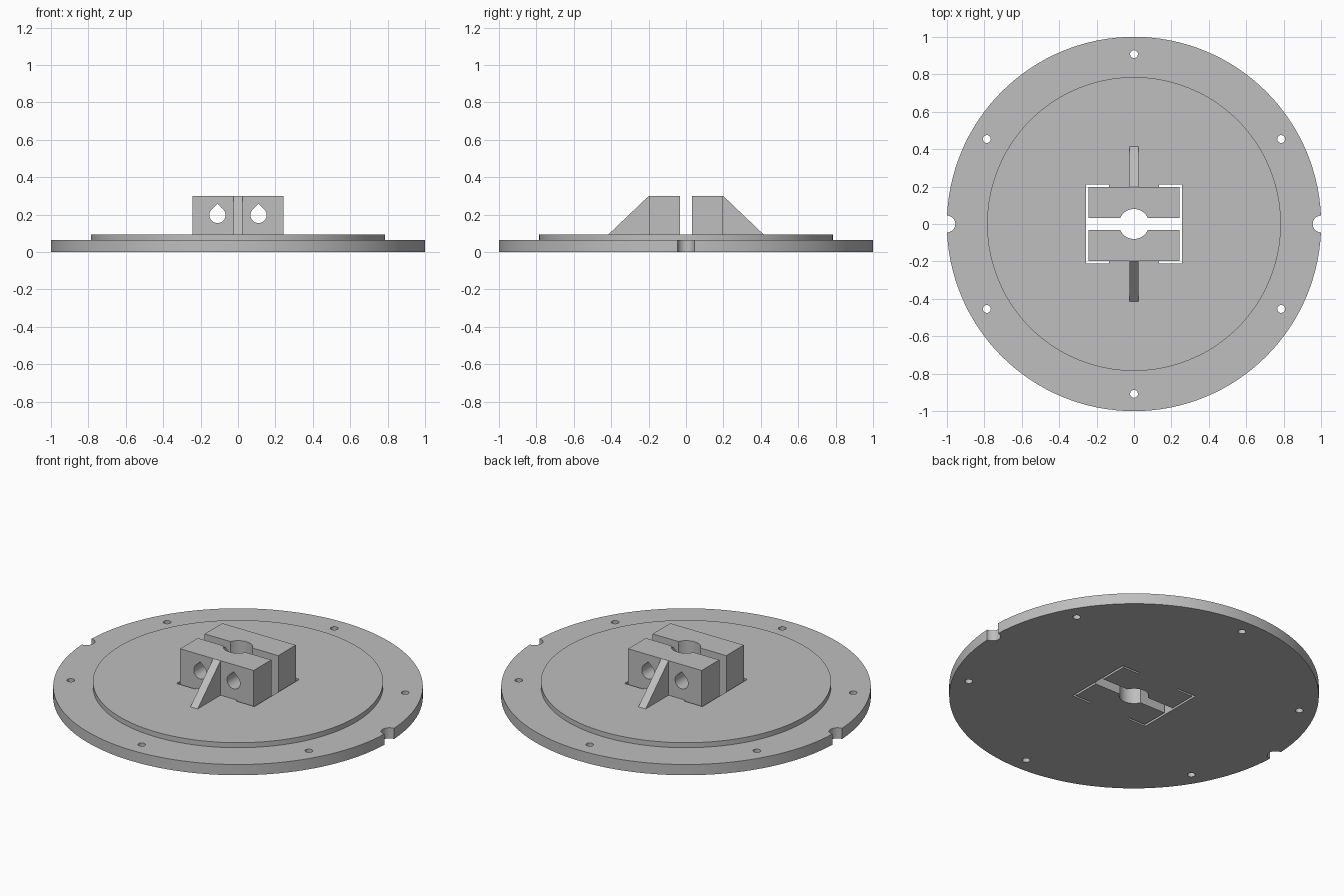
import bpy
import bmesh
from math import cos, sin, pi, radians

cube = bpy.data.objects.get("Cube")
if cube:
    bpy.data.objects.remove(cube, do_unlink=True)

grey = bpy.data.materials.new("plain grey")
grey.use_nodes = True
grey.diffuse_color = (0.52, 0.52, 0.52, 1)
grey.node_tree.nodes["Principled BSDF"].inputs["Base Color"].default_value = grey.diffuse_color

PLATE, STEP, TOP = 0.064, 0.094, 0.30
GAP, JAW_X, JAW_Y = 0.033, 0.243, 0.199
AXES = {"x": lambda a, b, h: (h, a, b),
        "y": lambda a, b, h: (a, h, b),
        "z": lambda a, b, h: (a, b, h)}


def circle(r, n=32, cx=0, cy=0):
    return [(cx + r * cos(2 * pi * i / n), cy + r * sin(2 * pi * i / n)) for i in range(n)]


def prism(name, outline, lo, hi, axis="z", raised=None):
    """Extrude a flat outline along an axis; raised = (inset, height) adds a step on top."""
    bm = bmesh.new()
    place = AXES[axis]
    low = [bm.verts.new(place(a, b, lo)) for a, b in outline]
    high = [bm.verts.new(place(a, b, hi)) for a, b in outline]
    bm.faces.new(low)
    top = bm.faces.new(high)
    n = len(outline)
    for i in range(n):
        j = (i + 1) % n
        bm.faces.new((low[i], low[j], high[j], high[i]))
    bmesh.ops.recalc_face_normals(bm, faces=bm.faces[:])
    if raised:
        bmesh.ops.inset_individual(bm, faces=[top], thickness=raised[0], use_even_offset=True)
        step = bmesh.ops.extrude_discrete_faces(bm, faces=[top])["faces"][0]
        bmesh.ops.translate(bm, verts=step.verts[:], vec=(0, 0, raised[1]))
    mesh = bpy.data.meshes.new(name)
    bm.to_mesh(mesh)
    bm.free()
    mesh.materials.append(grey)
    obj = bpy.data.objects.new(name, mesh)
    bpy.context.collection.objects.link(obj)
    return obj


def cut(obj, outline, lo=-1, hi=1, axis="z"):
    """Cut an extruded outline out of an object."""
    cutter = prism("cutter", outline, lo, hi, axis)
    cutter.hide_render = True
    mod = obj.modifiers.new("cut", "BOOLEAN")
    mod.operation = "DIFFERENCE"
    mod.solver = "EXACT"
    mod.object = cutter
    graph = bpy.context.evaluated_depsgraph_get()
    mesh = bpy.data.meshes.new_from_object(obj.evaluated_get(graph))
    obj.modifiers.clear()
    obj.data = mesh
    bpy.data.objects.remove(cutter, do_unlink=True)


def smooth(obj):
    bpy.ops.object.select_all(action="DESELECT")
    obj.select_set(True)
    bpy.context.view_layer.objects.active = obj
    bpy.ops.object.shade_smooth_by_angle(angle=radians(30))


# Round stepped base plate
plate = prism("base_plate", circle(1, 128), 0, PLATE, raised=(0.215, STEP - PLATE))

# Relief slots: centre gap, both sides and the four hooked corners
quarter = [(0.257, 0.212), (0.134, 0.212), (0.134, JAW_Y), (JAW_X, JAW_Y), (JAW_X, GAP)]
slots = (quarter + [(-x, y) for x, y in reversed(quarter)]
         + [(-x, -y) for x, y in quarter] + [(x, -y) for x, y in reversed(quarter)])
cut(plate, slots)
bore = circle(0.08, 48)
cut(plate, bore)

# Six screw holes and two edge notches
for i in range(6):
    a = radians(30 + 60 * i)
    cut(plate, circle(0.021, 24, 0.908 * cos(a), 0.908 * sin(a)))
for side in (-1, 1):
    cut(plate, circle(0.045, 32, side))
smooth(plate)


def teardrop(cx, cz, r):
    arc = [radians(135 + 270 * i / 28) for i in range(29)]
    return [(cx + r * cos(a), cz + r * sin(a)) for a in arc] + [(cx, cz + r * 1.38)]


# Clamp jaws with bolt holes, each braced by a sloping rib
for side, word in ((-1, "front"), (1, "back")):
    jaw = prism(word + "_jaw",
                [(-JAW_X, side * GAP), (JAW_X, side * GAP),
                 (JAW_X, side * JAW_Y), (-JAW_X, side * JAW_Y)], STEP, TOP)
    cut(jaw, bore)
    for x in (-0.11, 0.11):
        cut(jaw, teardrop(x, 0.198, 0.043), axis="y")
    smooth(jaw)
    prism(word + "_rib",
          [(side * JAW_Y, STEP), (side * 0.415, STEP), (side * JAW_Y, TOP)],
          -0.024, 0.024, "x")
